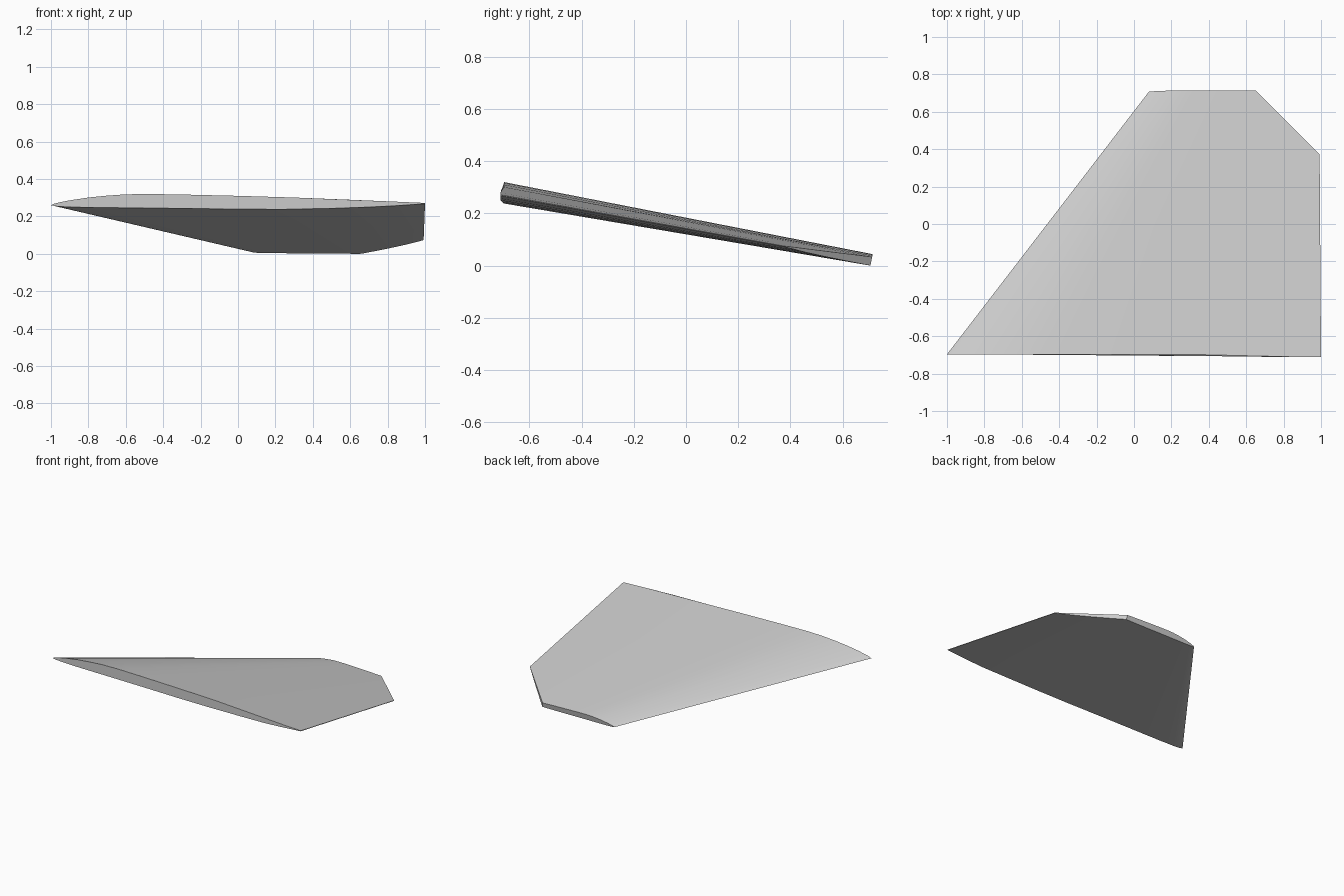
import bpy
import bmesh
from mathutils import Vector

cube = bpy.data.objects.get("Cube")
if cube:
    bpy.data.objects.remove(cube)

# Single painted-metal colour
grey = bpy.data.materials.new("light_grey")
grey.use_nodes = True
colour = (0.6, 0.6, 0.6, 1.0)
grey.diffuse_color = colour
grey.node_tree.nodes["Principled BSDF"].inputs["Base Color"].default_value = colour

# Airfoil: chord fraction and height from the nose
UPPER = [(0.008, 0.008), (0.025, 0.016), (0.05, 0.026), (0.1, 0.041),
         (0.15, 0.051), (0.2, 0.058), (0.26, 0.06), (0.35, 0.057),
         (0.5, 0.05), (0.65, 0.041), (0.8, 0.029), (0.92, 0.019), (1.0, 0.012)]
LOWER = [(1.0, 0.008), (0.92, -0.003), (0.85, -0.010), (0.75, -0.017),
         (0.62, -0.022), (0.5, -0.021), (0.35, -0.017), (0.2, -0.014),
         (0.1, -0.012), (0.04, -0.009), (0.012, -0.005)]
PROFILE = [(0.0, 0.0)] + UPPER + LOWER


def root_point(u, h):
    # The rear of the root swells slightly outward
    swell = min(max((u - 0.7) / 0.12, 0.0), 1.0) * 0.013
    return (-1 + 2 * u, -0.697 - swell, 0.26 + h)


def tip_point(u, h):
    scale = 0.6 if h > 0 else 0.35
    z = 0.008 + h * scale
    return (0.08 + 0.91 * u, 0.706 + 0.2 * z, z)


# Wing: loft root to tip, then trim the rear tip corner
bm = bmesh.new()
root = [bm.verts.new(root_point(*p)) for p in PROFILE]
tip = [bm.verts.new(tip_point(*p)) for p in PROFILE]
count = len(PROFILE)
for i in range(count):
    j = (i + 1) % count
    bm.faces.new((root[i], root[j], tip[j], tip[i]))
bm.faces.new(root)
bm.faces.new(tip)
cut = bmesh.ops.bisect_plane(
    bm, geom=bm.verts[:] + bm.edges[:] + bm.faces[:],
    plane_co=Vector((0.65, 0.715, 0)), plane_no=Vector((1, 1, 0)),
    clear_outer=True)
cut_edges = [e for e in bm.edges if e.is_boundary]
bmesh.ops.holes_fill(bm, edges=cut_edges, sides=0)
bmesh.ops.recalc_face_normals(bm, faces=bm.faces[:])
mesh = bpy.data.meshes.new("wing_panel")
bm.to_mesh(mesh)
bm.free()
mesh.materials.append(grey)
wing = bpy.data.objects.new("wing_panel", mesh)
bpy.context.collection.objects.link(wing)

# Smooth skin with crisp end caps
bpy.ops.object.select_all(action="DESELECT")
wing.select_set(True)
bpy.context.view_layer.objects.active = wing
bpy.ops.object.shade_smooth_by_angle()
